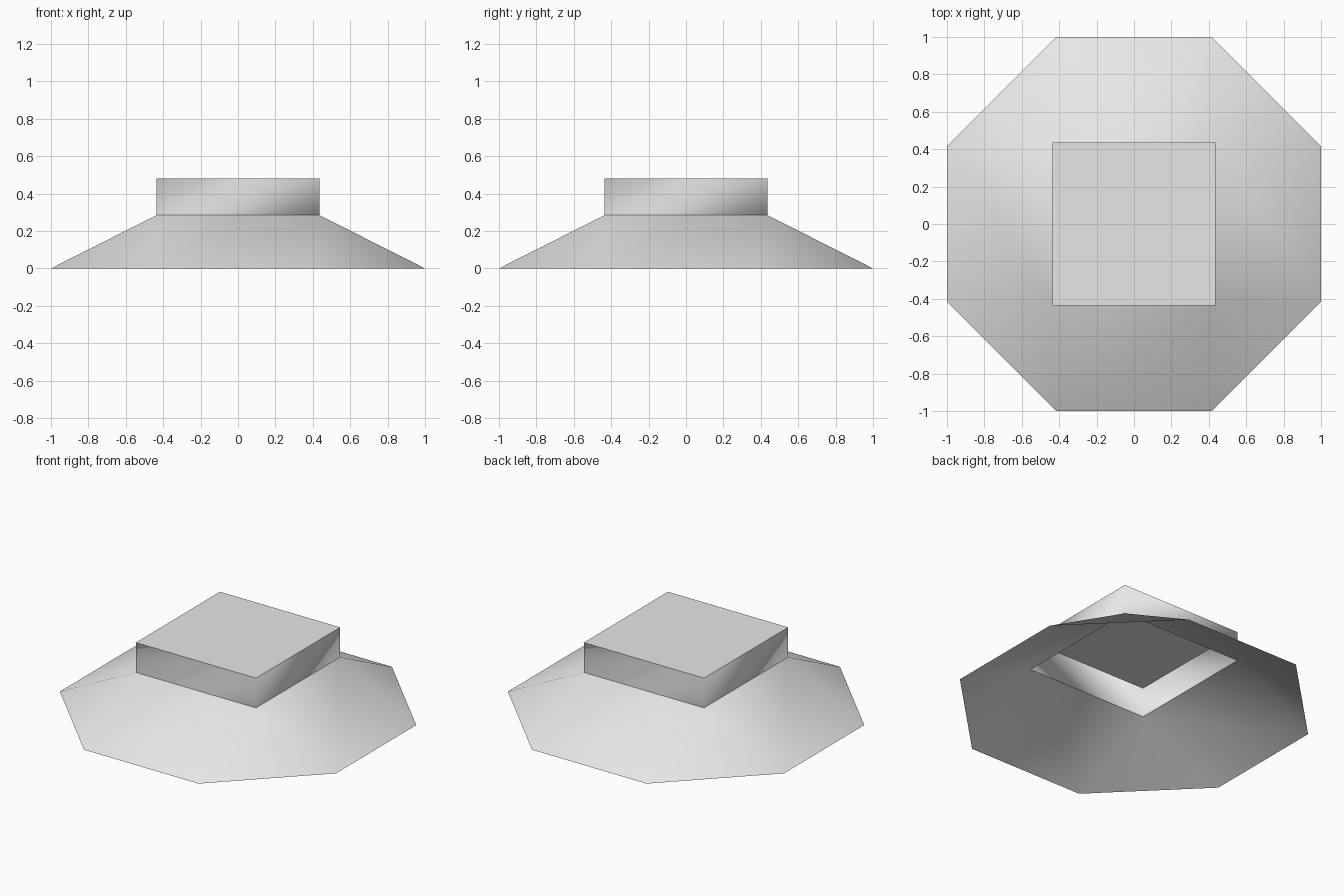
import bpy
import math

HALF = 0.435      # half width of the square collar
COLLAR_Z = 0.285  # where the skirt meets the collar
TOP_Z = 0.48

cube = bpy.data.objects.get("Cube")
if cube:
    bpy.data.objects.remove(cube, do_unlink=True)

grey = bpy.data.materials.new("light grey")
grey.use_nodes = True
colour = (0.8, 0.8, 0.8, 1.0)
grey.diffuse_color = colour
grey.node_tree.nodes["Principled BSDF"].inputs["Base Color"].default_value = colour


def ring(radius, degrees, z):
    return [(radius * math.cos(math.radians(a)), radius * math.sin(math.radians(a)), z)
            for a in degrees]


def build(name, verts, faces, smooth):
    mesh = bpy.data.meshes.new(name)
    mesh.from_pydata(verts, [], faces)
    mesh.materials.append(grey)
    for poly in mesh.polygons:
        poly.use_smooth = smooth
    obj = bpy.data.objects.new(name, mesh)
    bpy.context.scene.collection.objects.link(obj)
    return obj


corners = [45 + 90 * k for k in range(4)]
square_radius = HALF * math.sqrt(2)
lower_square = ring(square_radius, corners, COLLAR_Z)
upper_square = ring(square_radius, corners, TOP_Z)
octagon = ring(1 / math.cos(math.pi / 8), [22.5 + 45 * k for k in range(8)], 0)

# Sloping skirt: square opening to octagonal rim, open underneath
skirt_faces = []
for k in range(4):
    n = (k + 1) % 4
    skirt_faces.append((4 + 2 * k, 5 + 2 * k, k))
    skirt_faces.append((5 + 2 * k, 4 + 2 * n, n, k))
build("skirt", lower_square + octagon, skirt_faces, True)

# Collar walls: split into triangles, with softly blended corners
wall_faces = []
for k in range(4):
    n = (k + 1) % 4
    wall_faces += [(k, n, 4 + n), (k, 4 + n, 4 + k)]
collar = build("collar_walls", lower_square + upper_square, wall_faces, True)
blend = collar.modifiers.new("blended corners", "WEIGHTED_NORMAL")
blend.mode = "FACE_AREA"

# Flat lid closing the collar
build("lid", upper_square, [tuple(range(4))], False)
